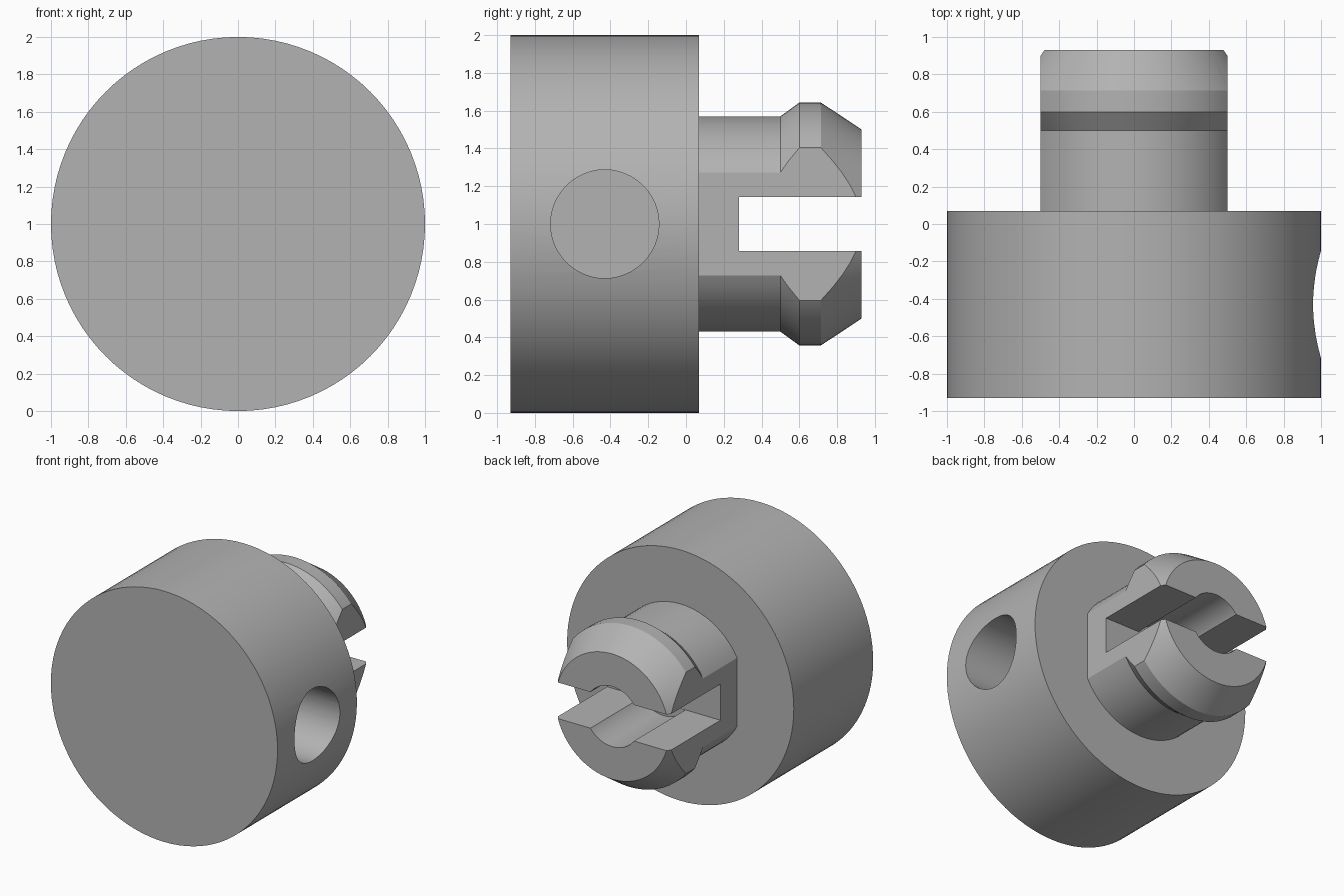
import bpy, bmesh, math
from mathutils import Matrix

cube = bpy.data.objects.get("Cube")
if cube:
    bpy.data.objects.remove(cube, do_unlink=True)

CENTRE_Z = 1.0
GREY = (0.45, 0.45, 0.45, 1)

grey = bpy.data.materials.new("plain grey")
grey.use_nodes = True
grey.diffuse_color = GREY
grey.node_tree.nodes["Principled BSDF"].inputs["Base Color"].default_value = GREY


def add_object(name, bm):
    bmesh.ops.recalc_face_normals(bm, faces=bm.faces)
    mesh = bpy.data.meshes.new(name)
    bm.to_mesh(mesh)
    bm.free()
    mesh.materials.append(grey)
    obj = bpy.data.objects.new(name, mesh)
    bpy.context.collection.objects.link(obj)
    return obj


def turned(name, profile, sides):
    """Solid of revolution around the y axis from (radius, y) pairs."""
    bm = bmesh.new()
    rings = []
    for r, y in profile:
        angles = [2 * math.pi * i / sides for i in range(sides)]
        rings.append([bm.verts.new((r * math.cos(a), y, CENTRE_Z + r * math.sin(a)))
                      for a in angles])
    for low, high in zip(rings, rings[1:]):
        for i in range(sides):
            j = (i + 1) % sides
            bm.faces.new((low[i], low[j], high[j], high[i]))
    bm.faces.new(rings[0])
    bm.faces.new(rings[-1])
    return add_object(name, bm)


def box(name, x, y, z):
    """Box from (min, max) ranges."""
    bm = bmesh.new()
    bmesh.ops.create_cube(bm, size=1)
    size = [b - a for a, b in (x, y, z)]
    mid = [(a + b) / 2 for a, b in (x, y, z)]
    bm.transform(Matrix.Translation(mid) @ Matrix.Diagonal((*size, 1)))
    return add_object(name, bm)


def cut(target, cutter):
    mod = target.modifiers.new(cutter.name, "BOOLEAN")
    mod.operation = "DIFFERENCE"
    mod.solver = "EXACT"
    mod.object = cutter
    bpy.context.view_layer.objects.active = target
    bpy.ops.object.modifier_apply(modifier=mod.name)
    bpy.data.objects.remove(cutter, do_unlink=True)


def smooth(obj):
    bpy.ops.object.select_all(action="DESELECT")
    obj.select_set(True)
    bpy.context.view_layer.objects.active = obj
    bpy.ops.object.shade_smooth_by_angle(angle=math.radians(20))


# Round body with a blind cross hole on its left side
body = turned("round_body", [(1, -0.93), (1, 0.07)], 96)
bm = bmesh.new()
bmesh.ops.create_cone(bm, cap_ends=True, segments=48, radius1=0.287, radius2=0.287, depth=1.2)
bm.transform(Matrix.Translation((0.6, -0.43, CENTRE_Z)) @ Matrix.Rotation(math.pi / 2, 4, "Y"))
cut(body, add_object("side_hole", bm))

# Snap-fit peg with a flared, tapered tip
peg = turned("snap_peg", [(0.57, 0.05), (0.57, 0.5), (0.643, 0.6), (0.643, 0.714), (0.5, 0.93)], 64)

# Flats on both sides of the peg
for side in (-1, 1):
    cut(peg, box("flat", sorted((side * 0.5, side * 0.9)), (-0.2, 1.2), (0, 2)))

# Round bore and cross slot that split the tip into two prongs
cut(peg, turned("bore", [(0.24, 0.282), (0.24, 1.2)], 48))
cut(peg, box("slot", (-0.9, 0.9), (0.28, 1.2), (0.856, 1.144)))

for part in (body, peg):
    smooth(part)
